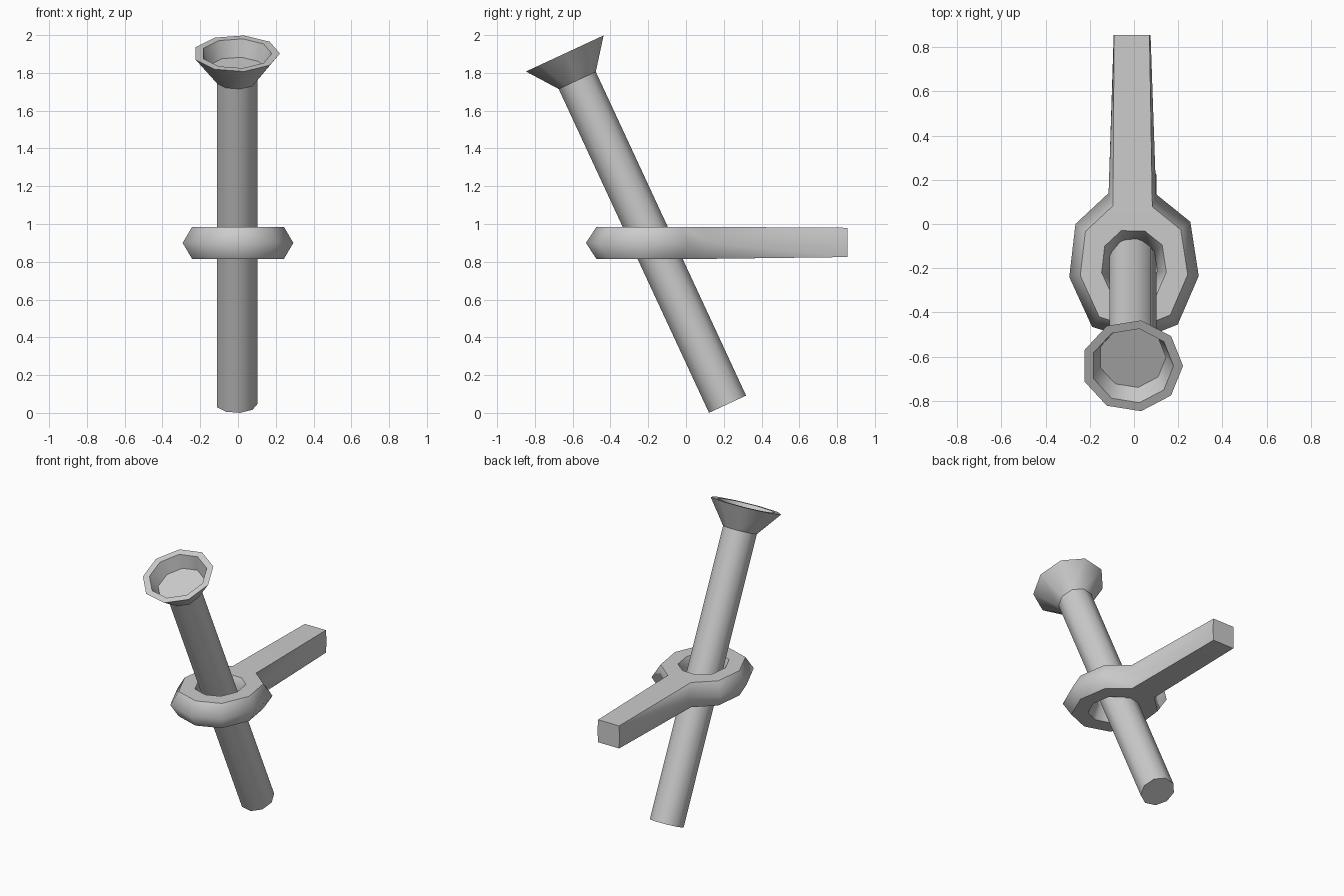
import bpy, bmesh, math
from mathutils import Vector

if "Cube" in bpy.data.objects:
    bpy.data.objects.remove(bpy.data.objects["Cube"])

TILT = math.radians(24.9)
SIDES = 9


def finish(name, bm, sharp):
    """Smooth-shade the mesh, keeping edges chosen by the sharp test."""
    bmesh.ops.recalc_face_normals(bm, faces=bm.faces)
    for f in bm.faces:
        f.smooth = True
    for e in bm.edges:
        if len(e.link_faces) == 2:
            a, b = (f.normal for f in e.link_faces)
            e.smooth = not sharp(a, b)
    mesh = bpy.data.meshes.new(name)
    bm.to_mesh(mesh)
    bm.free()
    ob = bpy.data.objects.new(name, mesh)
    bpy.context.collection.objects.link(ob)
    return ob


def lathe(name, profile, cap_start, cap_end):
    """Turn (radius, height) points into a nine-sided solid on the tilted axis."""
    bm = bmesh.new()
    rings = []
    for r, h in profile:
        rings.append([bm.verts.new((r * math.cos(math.tau * i / SIDES),
                                    r * math.sin(math.tau * i / SIDES), h))
                      for i in range(SIDES)])
    for lo, hi in zip(rings, rings[1:]):
        for i in range(SIDES):
            k = (i + 1) % SIDES
            bm.faces.new((lo[i], lo[k], hi[k], hi[i]))
    if cap_start:
        bm.faces.new(rings[0][::-1])
    if cap_end:
        bm.faces.new(rings[-1])
    ob = finish(name, bm, lambda a, b: a.angle(b) > math.radians(45))
    ob.location = (-0.008, 0.22, 0.046)
    ob.rotation_euler.x = TILT
    return ob


# Torch shaft and flared, hollow cup
lathe("torch_shaft", [(0.11, 0), (0.11, 1.89)], True, False)
lathe("torch_cup", [(0.11, 1.89), (0.23, 2.047), (0.187, 2.047), (0.153, 1.955)],
      False, True)

# Wall bracket: hexagonal-section ring whose rear segment grows into an arm
centre = Vector((0, -0.2))
outline = [(0.10, 0.135), (0.255, 0.01), (0.293, -0.235), (0.198, -0.455),
           (0.01, -0.53), (-0.19, -0.465), (-0.293, -0.24), (-0.265, 0.0),
           (-0.115, 0.14)]
section = [(1, 0), (0.83, 0.085), (0.5, 0.085), (0.36, 0), (0.5, -0.085), (0.83, -0.085)]
bm = bmesh.new()
loops = []
for p in outline:
    loop = []
    for s, z in section:
        q = centre + (Vector(p) - centre) * s
        loop.append(bm.verts.new((q.x, q.y, 0.9 + z)))
    loops.append(loop)
for i in range(9):
    a, b = loops[i], loops[(i + 1) % 9]
    for j in range(6):
        if i == 8 and j in (0, 5):
            continue  # opening for the arm
        k = (j + 1) % 6
        bm.faces.new((a[j], b[j], b[k], a[k]))

# Arm: the open outer faces carried back to the wall end
right, left = loops[0], loops[8]
start = [right[1], right[0], right[5], left[5], left[0], left[1]]
end = [bm.verts.new((x, 0.855, z)) for x, z in
       [(0.07, 0.98), (0.075, 0.902), (0.07, 0.825),
        (-0.09, 0.825), (-0.092, 0.902), (-0.09, 0.98)]]
for i in range(6):
    k = (i + 1) % 6
    bm.faces.new((start[i], start[k], end[k], end[i]))
bm.faces.new(end)
finish("wall_bracket", bm,
       lambda a, b: (abs(a.z) > 0.95) != (abs(b.z) > 0.95) or a.angle(b) > math.radians(70))
